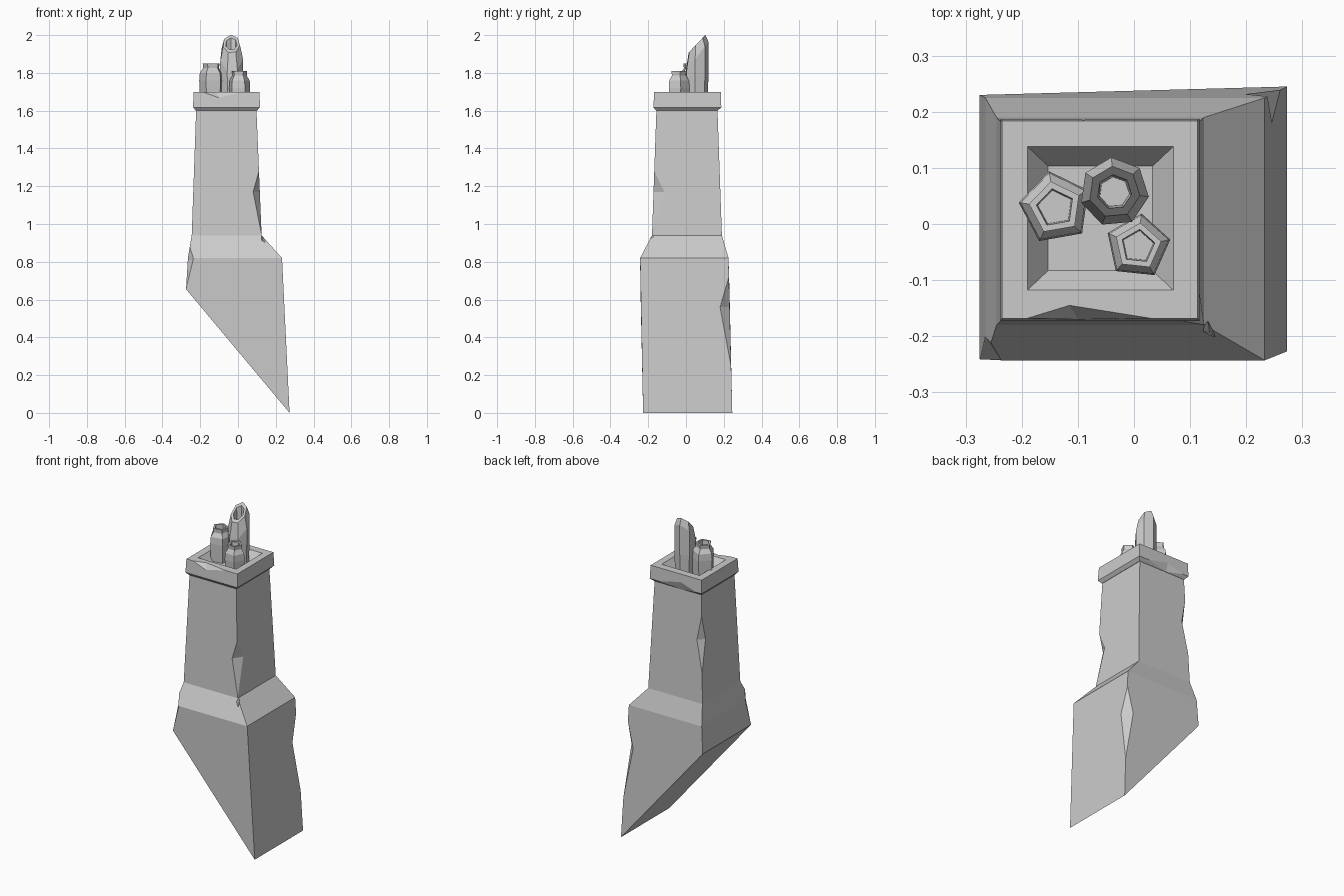
import bpy, bmesh, math
from mathutils import Vector

if "Cube" in bpy.data.objects:
    bpy.data.objects.remove(bpy.data.objects["Cube"], do_unlink=True)

stone = bpy.data.materials.new("grey stone")
stone.use_nodes = True
GREY = (0.6, 0.6, 0.6, 1)
stone.diffuse_color = GREY
stone.node_tree.nodes["Principled BSDF"].inputs["Base Color"].default_value = GREY


def finish(name, bm):
    bmesh.ops.recalc_face_normals(bm, faces=bm.faces)
    mesh = bpy.data.meshes.new(name)
    bm.to_mesh(mesh)
    bm.free()
    mesh.materials.append(stone)
    obj = bpy.data.objects.new(name, mesh)
    bpy.context.collection.objects.link(obj)
    return obj


def loft(name, rings):
    """Skin a list of point rings and close both ends."""
    bm = bmesh.new()
    loops = [[bm.verts.new(p) for p in ring] for ring in rings]
    n = len(loops[0])
    for low, high in zip(loops, loops[1:]):
        for i in range(n):
            j = (i + 1) % n
            bm.faces.new((low[i], low[j], high[j], high[i]))
    bm.faces.new(loops[0][::-1])
    bm.faces.new(loops[-1])
    return finish(name, bm)


def rect(x0, x1, y0, y1, z):
    return [(x0, y0, z), (x1, y0, z), (x1, y1, z), (x0, y1, z)]


def chip(target, start, end, a, b, out):
    """Break a notch out of an edge between start and end, deepest along a-b."""
    mid = (Vector(a) + Vector(b)) / 2
    bm = bmesh.new()
    for p in (start, end, a, b):
        bm.verts.new(mid + (Vector(p) - mid) * 1.4)
    bm.verts.new(mid + Vector(out))
    bmesh.ops.convex_hull(bm, input=bm.verts)
    cutter = finish(target.name + "_chip_cutter", bm)
    cutter.hide_render = True
    cutter.hide_viewport = True
    mod = target.modifiers.new("chip", "BOOLEAN")
    mod.object = cutter
    mod.operation = 'DIFFERENCE'
    mod.solver = 'EXACT'


# Stack: slanted foot, shoulder and tapering shaft
foot = [(-.275, -.241, .655), (.273, -.227, 0), (.273, .245, 0), (-.275, .23, .655)]
stack = loft("chimney_stack", [
    foot,
    rect(-.265, .233, -.243, .225, .82),
    rect(-.245, .125, -.18, .19, .94),
    rect(-.221, .097, -.156, .166, 1.62),
])
chip(stack, (.111, -.168, 1.28), (.124, -.179, .95),
     (.08, -.172, 1.17), (.115, -.115, 1.17), (.12, -.12, 0))
chip(stack, (.238, .227, .72), (.261, .238, .25),
     (.2, .231, .56), (.246, .18, .56), (.15, .15, 0))
chip(stack, (-.227, .171, 1.47), (-.239, .184, 1.12),
     (-.232, .14, 1.32), (-.198, .177, 1.32), (-.1, .1, 0))
chip(stack, (-.255, -.212, .88), (-.275, -.241, .66),
     (-.266, -.2, .81), (-.237, -.243, .81), (-.1, -.1, 0))

# Cap: collar with a sunken tray
cap = loft("chimney_cap", [
    rect(-.223, .1, -.158, .168, 1.6),
    rect(-.238, .117, -.173, .187, 1.618),
    rect(-.235, .113, -.168, .184, 1.7),
    rect(-.19, .07, -.118, .138, 1.7),
    rect(-.153, .033, -.083, .103, 1.65),
])
chip(cap, (-.19, -.168, 1.7), (.03, -.168, 1.7),
     (-.115, -.145, 1.7), (-.1, -.17, 1.668), (0, -.06, .06))
chip(cap, (.05, .187, 1.618), (-.2, .187, 1.618),
     (-.09, .187, 1.655), (-.09, .168, 1.6), (0, .06, -.05))


def pot(name, sides, centre, turn, profile):
    """Faceted pot; each profile step is radius, height, tilt toward the back."""
    rings = []
    for radius, z, tilt in profile:
        ring = []
        for i in range(sides):
            t = math.radians(turn) + math.tau * i / sides
            dy = radius * math.sin(t)
            ring.append((centre[0] + radius * math.cos(t), centre[1] + dy, z + tilt * dy))
        rings.append(ring)
    loft(name, rings)


def short_pot(name, centre, turn, r, top):
    pot(name, 5, centre, turn, [
        (r * .92, 1.64, 0), (r, top - .09, 0), (r * .95, top - .05, 0),
        (r * .68, top - .025, 0), (r * .72, top, 0),
        (r * .52, top, 0), (r * .48, top - .04, 0)])


# Pots
short_pot("left_pot", (-.14, .029), 100, .066, 1.85)
short_pot("front_pot", (.007, -.04), 12, .059, 1.81)
pot("tall_pot", 7, (-.035, .057), 95, [
    (.057, 1.64, 0), (.062, 1.78, 0), (.062, 1.885, 1.3),
    (.046, 1.953, 1.05), (.031, 1.953, 1.05), (.027, 1.87, 0)])
